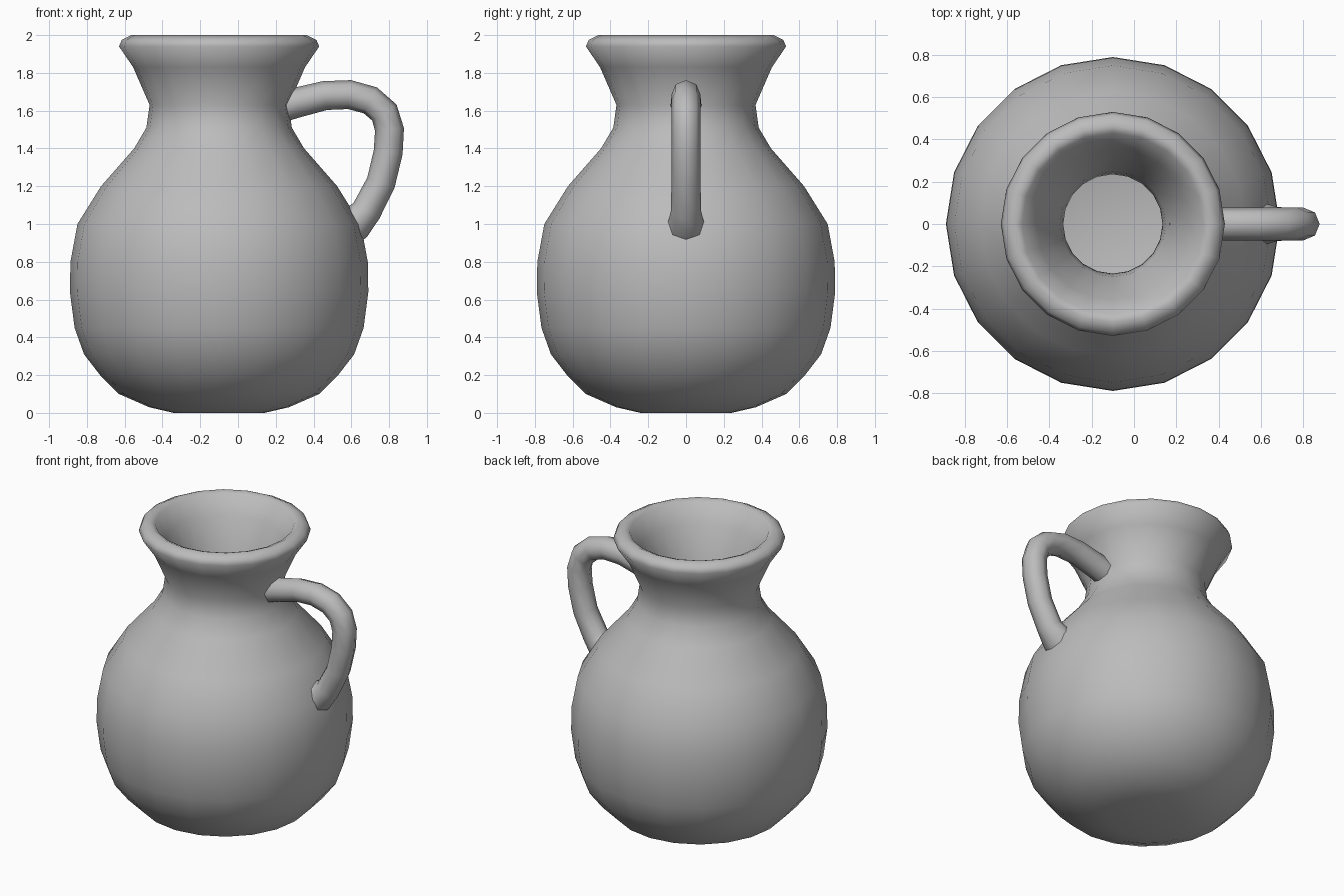
import bpy
import bmesh
from math import cos, sin, tau, radians
from mathutils import Vector

if "Cube" in bpy.data.objects:
    bpy.data.objects.remove(bpy.data.objects["Cube"])

clay = bpy.data.materials.new("grey clay")
clay.use_nodes = True
clay.diffuse_color = (0.5, 0.5, 0.5, 1)
clay.node_tree.nodes["Principled BSDF"].inputs["Base Color"].default_value = (0.5, 0.5, 0.5, 1)


def skin_rings(name, rings):
    """Bridge a list of closed rings and cap both ends."""
    bm = bmesh.new()
    loops = [[bm.verts.new(p) for p in ring] for ring in rings]
    n = len(loops[0])
    for low, high in zip(loops, loops[1:]):
        for i in range(n):
            j = (i + 1) % n
            bm.faces.new((low[i], low[j], high[j], high[i]))
    bm.faces.new(loops[0])
    bm.faces.new(loops[-1])
    bmesh.ops.recalc_face_normals(bm, faces=bm.faces)
    mesh = bpy.data.meshes.new(name)
    bm.to_mesh(mesh)
    bm.free()
    mesh.materials.append(clay)
    obj = bpy.data.objects.new(name, mesh)
    bpy.context.collection.objects.link(obj)
    bpy.ops.object.select_all(action="DESELECT")
    obj.select_set(True)
    bpy.context.view_layer.objects.active = obj
    bpy.ops.object.shade_smooth_by_angle(angle=radians(62))
    return obj


# Jug body: outer wall from base to rim, then the hollow inside (radius, height)
SIDES = 20
AXIS_X = -0.1
outer = [(0.24, 0), (0.37, 0.03), (0.53, 0.1), (0.63, 0.2), (0.715, 0.31),
         (0.765, 0.45), (0.79, 0.64), (0.787, 0.8), (0.75, 1.0), (0.625, 1.2),
         (0.45, 1.4), (0.385, 1.51), (0.368, 1.63), (0.455, 1.83), (0.53, 1.94)]
rim = [(0.515, 1.975), (0.465, 2.0), (0.43, 1.985)]
inner = [(0.36, 1.87), (0.25, 1.65), (0.235, 1.56), (0.27, 1.46), (0.36, 1.32),
         (0.53, 1.13), (0.63, 0.96), (0.66, 0.78), (0.66, 0.64), (0.64, 0.49),
         (0.59, 0.36), (0.51, 0.26), (0.4, 0.18), (0.26, 0.13)]
skin_rings("jug_body", [
    [(AXIS_X + r * cos(tau * i / SIDES), r * sin(tau * i / SIDES), z) for i in range(SIDES)]
    for r, z in outer + rim + inner])

# Handle: round tube that widens where it meets the body (x, z, radius)
path = [(0.19, 1.61, 0.085), (0.30, 1.64, 0.08), (0.46, 1.68, 0.077), (0.59, 1.685, 0.077),
        (0.70, 1.655, 0.077), (0.775, 1.59, 0.077), (0.802, 1.5, 0.077), (0.795, 1.38, 0.077),
        (0.757, 1.22, 0.077), (0.68, 1.07, 0.08), (0.63, 1.01, 0.095), (0.53, 0.97, 0.125)]
points = [Vector((x, 0, z)) for x, z, r in path]
rings = []
for k, p in enumerate(points):
    along = (points[min(k + 1, len(points) - 1)] - points[max(k - 1, 0)]).normalized()
    side = Vector((0, 1, 0))
    up = along.cross(side)
    rings.append([p + path[k][2] * (up * cos(tau * i / 8) + side * sin(tau * i / 8))
                  for i in range(8)])
skin_rings("handle", rings)
